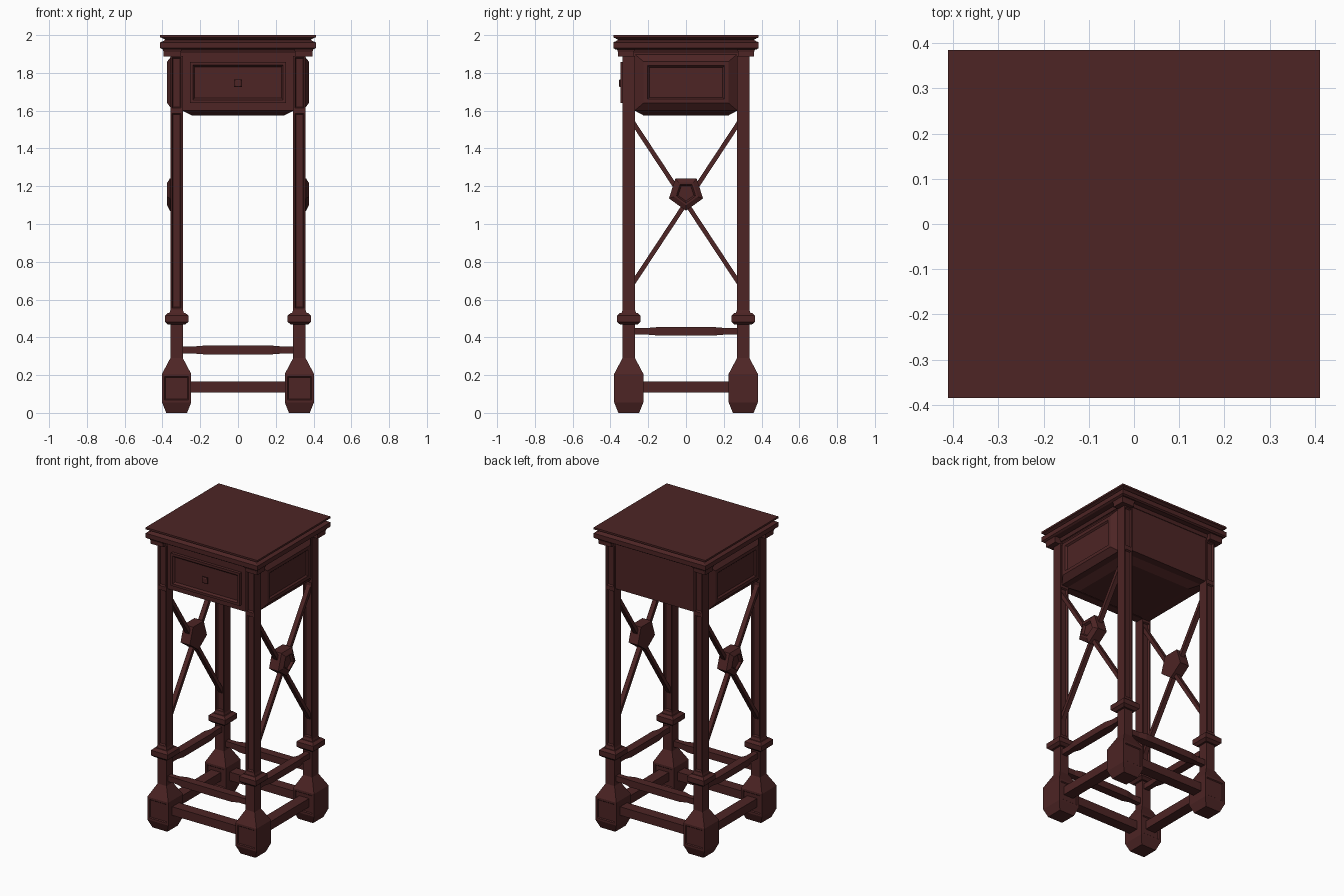
import bpy, bmesh, math
from mathutils import Vector

if "Cube" in bpy.data.objects:
    bpy.data.objects.remove(bpy.data.objects["Cube"])

wood = bpy.data.materials.new("dark red mahogany")
wood.diffuse_color = (0.074, 0.018, 0.018, 1)
wood.use_nodes = True
wood.node_tree.nodes["Principled BSDF"].inputs["Base Color"].default_value = wood.diffuse_color


def rect(axis, t, ha, hb, ca=0, cb=0):
    """Rectangle across an axis at t, with half sizes and centre in the other two axes."""
    ring = []
    for sa, sb in ((-1, -1), (1, -1), (1, 1), (-1, 1)):
        p = [ca + sa * ha, cb + sb * hb]
        p.insert(axis, t)
        ring.append(Vector(p))
    return ring


def loft(name, rings, insets=()):
    """Skin rings of points; insets = (face test, [(thickness, depth), ...])."""
    bm = bmesh.new()
    vs = [[bm.verts.new(p) for p in r] for r in rings]
    n = len(rings[0])
    for a, b in zip(vs, vs[1:]):
        for i in range(n):
            bm.faces.new((a[i], a[(i + 1) % n], b[(i + 1) % n], b[i]))
    bm.faces.new(vs[0])
    bm.faces.new(vs[-1])
    bmesh.ops.recalc_face_normals(bm, faces=bm.faces)
    bm.normal_update()
    for test, steps in insets:
        faces = [f for f in bm.faces if test(f.normal, f.calc_center_median())]
        for thick, depth in steps:
            bmesh.ops.inset_individual(bm, faces=faces, thickness=thick, depth=depth,
                                       use_even_offset=True)
    me = bpy.data.meshes.new(name)
    bm.to_mesh(me)
    bm.free()
    me.materials.append(wood)
    ob = bpy.data.objects.new(name, me)
    bpy.context.collection.objects.link(ob)
    return ob


def box(name, lo, hi, insets=()):
    c = [(a + b) / 2 for a, b in zip(lo, hi)]
    h = [(b - a) / 2 for a, b in zip(lo, hi)]
    return loft(name, [rect(2, z, h[0], h[1], c[0], c[1]) for z in (lo[2], hi[2])], insets)


LX, LY = 0.325, 0.303
sides = ((-1, "left"), (1, "right"))
ends = ((-1, "front"), (1, "back"))

# Legs: block foot, collar, fluted shaft and panelled head
profile = [(0, .055), (.055, .077), (.207, .077), (.29, .033), (.467, .033), (.467, .045),
           (.482, .062), (.515, .062), (.53, .045), (.53, .038), (.545, .033),
           (1.595, .033), (1.605, .033), (1.89, .033)]
flute = (lambda n, c: abs(n.y) > .9 and (.6 < c.z < 1.3 or 1.7 < c.z < 1.8),
         [(.009, 0), (.006, -.01)])
foot_panel = (lambda n, c: abs(n.y) > .9 and .1 < c.z < .15, [(.014, 0), (.005, -.006)])
for sx, sn in sides:
    for sy, en in ends:
        loft(f"{en}_{sn}_leg", [rect(2, z, h, h, sx * LX, sy * LY) for z, h in profile],
             [flute, foot_panel])
        # Capital under the cornice
        x, y = sx * .348, sy * .318
        loft(f"{en}_{sn}_capital", [rect(2, 1.888, .046, .042, x, y),
                                    rect(2, 1.91, .046, .042, x, y),
                                    rect(2, 1.93, .052, .05, x, y)])

# Table top and cornice
loft("table_top", [rect(2, z, hx, hy) for z, hx, hy in
     ((1.905, .35, .33), (1.925, .36, .34), (1.925, .40, .375), (1.932, .412, .385),
      (1.962, .412, .385), (1.968, .395, .37), (1.975, .385, .36), (1.984, .40, .375),
      (1.988, .412, .385), (2.0, .412, .385))])

# Drawer case with tapered underside
loft("drawer_case", [rect(2, z, hx, hy) for z, hx, hy in
     ((1.575, .245, .225), (1.602, .30, .275), (1.602, .345, .326), (1.915, .345, .326))])

# Drawer front and knob
box("drawer_front", (-.255, -.346, 1.64), (.255, -.31, 1.857),
    [(lambda n, c: n.y < -.9, [(.016, 0), (.01, -.012), (.006, 0)])])
loft("drawer_knob", [rect(1, y, h, h, 0, 1.745) for y, h in
     ((-.325, .012), (-.342, .012), (-.345, .02), (-.352, .02), (-.356, .014))])

for s, sn in sides:
    # Raised side panel
    loft(f"{sn}_side_panel", [rect(0, s * .335, .27, .148, 0, 1.75),
                              rect(0, s * .345, .27, .148, 0, 1.75),
                              rect(0, s * .375, .225, .11, 0, 1.75)],
         [(lambda n, c: n.x * s > .9, [(.022, 0), (.009, -.01), (.012, 0)])])
    # Crossed braces
    for d in (-1, 1):
        along = Vector((0, .29 * d, .44))
        u = Vector((.015, 0, 0))
        v = along.cross(u).normalized() * .012
        mid = Vector((s * LX, 0, 1.112))
        loft(f"{sn}_cross_brace", [[mid + along * k + u * a + v * b for a, b in
             ((-1, -1), (1, -1), (1, 1), (-1, 1))] for k in (-1, 1)])
    # Five-sided boss over the crossing, point down
    rings = [[Vector((s * x, r * math.sin(i * math.tau / 5),
                      1.165 - r * math.cos(i * math.tau / 5))) for i in range(5)]
             for x, r in ((.292, .095), (.360, .095), (.375, .066))]
    loft(f"{sn}_boss", rings, [(lambda n, c: n.x * s > .9, [(.01, 0), (.008, -.014)])])
    # Side stretchers: upper one swells in the middle
    loft(f"{sn}_upper_stretcher", [rect(1, y, w, h, s * LX, .432) for y, w, h in
         ((-.3, .018, .018), (-.20, .018, .018), (-.15, .028, .022), (.15, .028, .022),
          (.20, .018, .018), (.3, .018, .018))])
    box(f"{sn}_lower_stretcher", (s * LX - .036, -.29, .108), (s * LX + .036, .29, .165))

for s, en in ends:
    # Front and back stretchers
    loft(f"{en}_upper_stretcher", [rect(0, x, w, h, s * LY, .333) for x, w, h in
         ((-.32, .018, .019), (-.23, .018, .019), (-.18, .028, .023), (.18, .028, .023),
          (.23, .018, .019), (.32, .018, .019))])
    box(f"{en}_lower_stretcher", (-.31, s * LY - .036, .108), (.31, s * LY + .036, .165))
